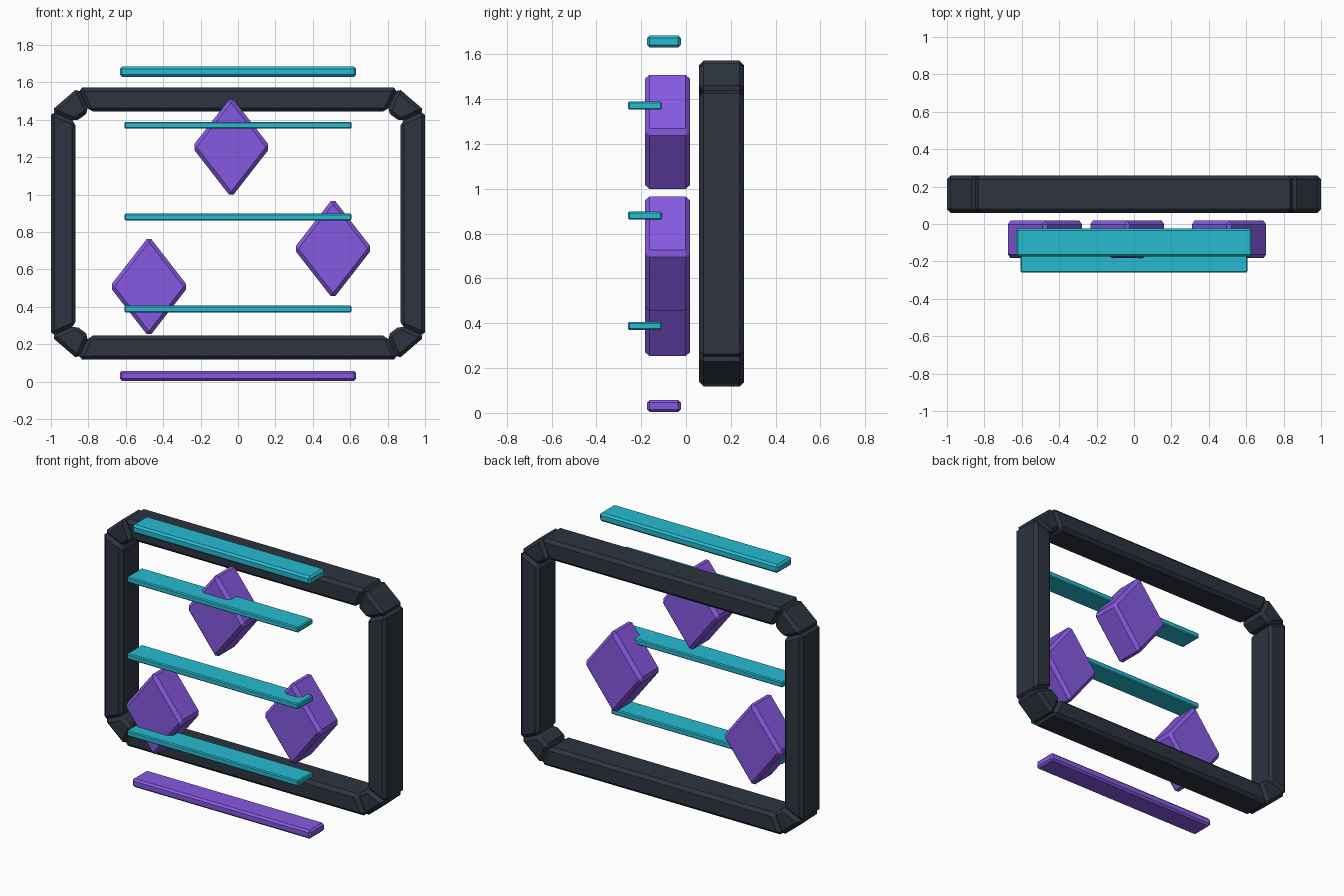
import bpy, bmesh
from mathutils import Vector

if "Cube" in bpy.data.objects:
    bpy.data.objects.remove(bpy.data.objects["Cube"])


def material(name, rgb):
    m = bpy.data.materials.new(name)
    m.diffuse_color = (*rgb, 1)
    m.use_nodes = True
    m.node_tree.nodes["Principled BSDF"].inputs["Base Color"].default_value = m.diffuse_color
    return m


DARK = material("dark_slate", (0.026, 0.034, 0.050))
CYAN = material("cyan", (0.02, 0.50, 0.64))
PURPLE = material("purple", (0.24, 0.10, 0.76))


def prism(name, pts, y0, y1, bevel, mat):
    """Extrude an (x, z) outline from y0 to y1 and chamfer its edges."""
    bm = bmesh.new()
    face = bm.faces.new([bm.verts.new((x, y0, z)) for x, z in pts])
    ext = bmesh.ops.extrude_face_region(bm, geom=[face])
    for v in ext["geom"]:
        if isinstance(v, bmesh.types.BMVert):
            v.co.y = y1
    if len([f for f in bm.faces]) == len(pts) + 1:
        bm.faces.new([v for v in bm.verts][:len(pts)])
    bmesh.ops.recalc_face_normals(bm, faces=bm.faces)
    bmesh.ops.bevel(bm, geom=bm.edges[:], offset=bevel, segments=1,
                    affect='EDGES', profile=0.5)
    mesh = bpy.data.meshes.new(name)
    bm.to_mesh(mesh)
    bm.free()
    mesh.materials.append(mat)
    obj = bpy.data.objects.new(name, mesh)
    bpy.context.collection.objects.link(obj)
    return obj


def strip(name, hx, z0, z1, y0, y1, bevel, mat):
    prism(name, [(-hx, z0), (hx, z0), (hx, z1), (-hx, z1)], y0, y1, bevel, mat)


# Octagonal frame: eight mitred, chamfered segments
ZC = 0.845


def octagon(hx, hz, cx, cz):
    quad = [(hx, hz - cz), (hx - cx, hz)]
    pts = quad + [(-x, z) for x, z in reversed(quad)]
    pts += [(-x, -z) for x, z in pts]
    return [(x, z + ZC) for x, z in pts]


outer = octagon(1.0, 0.727, 0.145, 0.125)
inner = octagon(0.868, 0.599, 0.072, 0.055)
names = ["corner_top_right", "bar_top", "corner_top_left", "bar_left",
         "corner_bottom_left", "bar_bottom", "corner_bottom_right", "bar_right"]
for i, n in enumerate(names):
    j = (i + 1) % 8
    prism("frame_" + n, [outer[i], outer[j], inner[j], inner[i]],
          0.059, 0.259, 0.02, DARK)

# Diamond blocks
for i, (x, z) in enumerate([(-0.036, 1.254), (0.508, 0.711), (-0.476, 0.508)]):
    w, h = 0.21, 0.27
    prism(f"diamond_{i + 1}", [(x - w, z), (x, z - h), (x + w, z), (x, z + h)],
          -0.183, 0.018, 0.02, PURPLE)

# Thin cross strips in front
for i, z in enumerate([0.388, 0.880, 1.371]):
    strip(f"cross_strip_{i + 1}", 0.607, z - 0.018, z + 0.018,
          -0.259, -0.108, 0.006, CYAN)

# Upper and lower edge strips
strip("upper_strip", 0.632, 1.630, 1.684, -0.174, -0.023, 0.012, CYAN)
strip("lower_strip", 0.632, 0.004, 0.058, -0.174, -0.023, 0.012, PURPLE)
